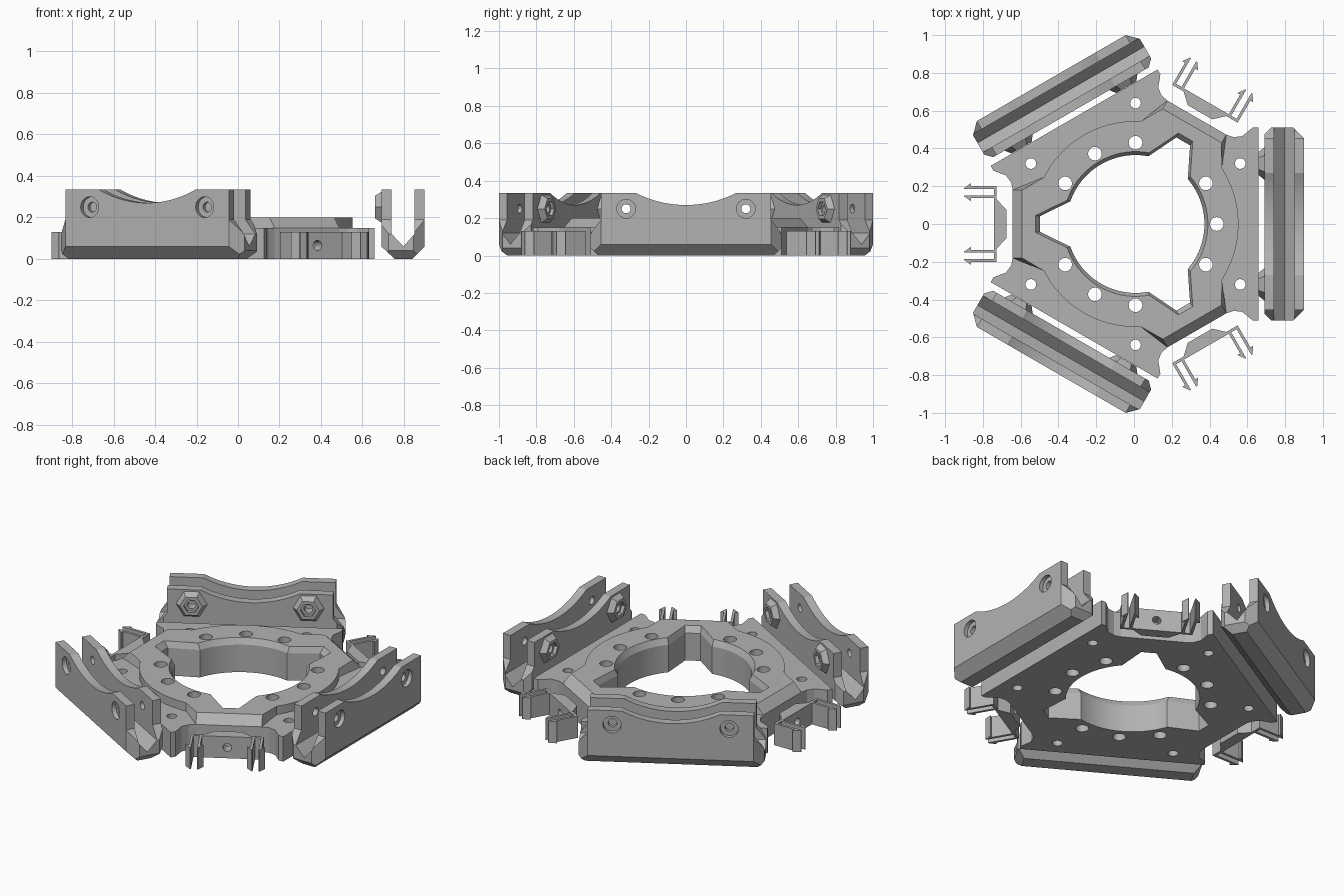
import bpy, bmesh
from math import pi, sin, cos, radians, sqrt
from mathutils import Matrix, Vector

CX = 0.008          # symmetry axis position
TOP, PLATE, RING = 0.335, 0.15, 0.2
THIRDS = (0, 120, 240)

if "Cube" in bpy.data.objects:
    bpy.data.objects.remove(bpy.data.objects["Cube"])

grey = bpy.data.materials.new("plain grey")
grey.use_nodes = True
grey.diffuse_color = (0.45, 0.45, 0.45, 1)
grey.node_tree.nodes["Principled BSDF"].inputs["Base Color"].default_value = grey.diffuse_color


def add_object(name, bm):
    bmesh.ops.recalc_face_normals(bm, faces=bm.faces)
    mesh = bpy.data.meshes.new(name)
    bm.to_mesh(mesh)
    bm.free()
    mesh.materials.append(grey)
    obj = bpy.data.objects.new(name, mesh)
    bpy.context.collection.objects.link(obj)
    return obj


def loft(bm, layers):
    """Join matching closed loops of 3D points into a capped solid."""
    loops = [[bm.verts.new(p) for p in layer] for layer in layers]
    n = len(loops[0])
    for a, b in zip(loops, loops[1:]):
        for i in range(n):
            j = (i + 1) % n
            bm.faces.new((a[i], a[j], b[j], b[i]))
    bm.faces.new(loops[0][::-1])
    bm.faces.new(loops[-1])


def flat(outline, z, scale=1):
    return [(x * scale, y * scale, z) for x, y in outline]


def solid(name, *layers):
    bm = bmesh.new()
    loft(bm, layers)
    return add_object(name, bm)


def along_y(profile, half):
    return [[(x, y, z) for x, z in profile] for y in (-half, half)]


def rod(bm, y, z, r1, r2, x1, x2, sides=32):
    """Round or many-sided bar along x."""
    ring = [(cos(2 * pi * i / sides), sin(2 * pi * i / sides)) for i in range(sides)]
    loft(bm, [[(x, y + r * c, z + r * s) for c, s in ring] for r, x in ((r1, x1), (r2, x2))])


def polar(r, deg):
    return (r * cos(radians(deg)), r * sin(radians(deg)))


def turn(points, deg):
    c, s = cos(radians(deg)), sin(radians(deg))
    return [(x * c - y * s, x * s + y * c) for x, y in points]


def three_fold(points):
    return [p for a in THIRDS for p in turn(points, a)]


def cut(obj, *cutters):
    """Subtract the cutters for good."""
    bpy.context.view_layer.objects.active = obj
    for c in cutters:
        mod = obj.modifiers.new("cut", 'BOOLEAN')
        mod.operation, mod.solver, mod.object = 'DIFFERENCE', 'EXACT', c
        bpy.ops.object.modifier_apply(modifier=mod.name)


def discard(*objs):
    for o in objs:
        bpy.data.objects.remove(o)


def place(obj, angles):
    """Centre the part and repeat it around the axis."""
    base = obj.name
    for i, a in enumerate(angles):
        o = obj if i == 0 else obj.copy()
        if i:
            bpy.context.collection.objects.link(o)
        o.name = base + "_" + str(i + 1)
        o.matrix_world = Matrix.Translation((CX, 0, 0)) @ Matrix.Rotation(radians(a), 4, 'Z')


# Frame plate with six flared arm tips
def clip_edge(r):
    return turn([(r, -0.18), (r, 0.18)], 60)


upper = [(0.65, 0.51), (0.62, 0.51), (0.565, 0.465), (0.52, 0.46)]
lower = [(x, -y) for x, y in upper[::-1]]
plate = solid("frame_plate", *[flat(three_fold(lower + upper + clip_edge(0.65)), z) for z in (0, PLATE)])


# Raised middle, sloped towards the clip edges
def ring_outline(r):
    arc = [polar(0.545, a) for a in range(-33, 34, 3)]
    return three_fold(arc + clip_edge(r))


ring = solid("raised_ring", flat(ring_outline(0.65), PLATE), flat(ring_outline(0.6), RING))

# Central opening with three tapered notches
notch = turn([(0.345, -0.12), (0.505, -0.042), (0.505, 0.042), (0.345, 0.12)], 60)
opening = three_fold([polar(0.365, a) for a in range(-39, 40, 3)] + notch)
hole = solid("opening_cutter", flat(opening, -0.1), flat(opening, 0.165),
             flat(opening, RING, 1.05), flat(opening, 0.3, 1.05))

# Bolt holes: nine around the opening, six in the arms
bm = bmesh.new()
spots = [(0.43, a + b, 0.036) for a in THIRDS for b in (-30, 0, 30)]
spots += [(0.64, a + b, 0.028) for a in THIRDS for b in (-30, 30)]
for r, a, size in spots:
    x, y = polar(r, a)
    bmesh.ops.create_cone(bm, cap_ends=True, segments=32, radius1=size, radius2=size,
                          depth=1, matrix=Matrix.Translation((x, y, 0)))
bolts = add_object("bolt_cutter", bm)
for part in (plate, ring):
    cut(part, hole, bolts)
    part.location.x = CX
discard(hole, bolts)

# Rail base: V-bottomed channel with faceted ends
IN, OUT, MID, WALL = 0.683, 0.892, 0.79, 0.05
STEP = 0.19
channel = [(IN, STEP), (IN, 0.06), (IN + 0.065, 0), (OUT - 0.06, 0), (OUT, 0.06), (OUT, STEP),
           (OUT - WALL, STEP), (OUT - WALL, 0.12), (MID, 0.06), (IN + WALL, 0.12), (IN + WALL, STEP)]
bm = bmesh.new()
loft(bm, along_y(channel, 0.51))
for s in (-1, 1):
    for point, normal in (((OUT, 0.455, 0), (1, 1, 0)), ((IN, 0.475, 0), (-1, 1, 0)),
                          ((0, 0.455, STEP), (0, 1, 0.8)), ((0, 0.47, 0), (0, 1, -1))):
        bmesh.ops.bisect_plane(bm, geom=bm.verts[:] + bm.edges[:] + bm.faces[:], dist=1e-5,
                               plane_co=Vector((point[0], s * point[1], point[2])),
                               plane_no=Vector((normal[0], s * normal[1], normal[2])), clear_outer=True)
        bmesh.ops.holes_fill(bm, edges=bm.edges[:], sides=0)
place(add_object("rail_base", bm), THIRDS)

# Rail walls with a shallow dip along the top
bm = bmesh.new()
for x in (IN, OUT - WALL):
    loft(bm, along_y([(x, STEP), (x + WALL, STEP), (x + WALL, TOP), (x, TOP)], 0.455))
walls = add_object("rail_walls", bm)
# Hexagonal nut bosses on the inner walls
bm = bmesh.new()
for y in (-0.32, 0.32):
    rod(bm, y, 0.25, 0.062, 0.088, 0.652, IN + 0.003, 6)
bosses = add_object("nut_bosses", bm)

# Cutters for the dip, the screw holes and the nut pockets
bm = bmesh.new()
DIP = 0.593
rod(bm, 0, 0.27 + DIP, DIP, DIP, 0.4, 1.2, 160)
dip = add_object("dip_cutter", bm)
holes = []
for size, x1, x2, sides in ((0.024, 0.5, 1.1, 32), (0.05, OUT - 0.025, 1, 32), (0.042, 0.6, 0.672, 6)):
    bm = bmesh.new()
    for y in (-0.32, 0.32):
        rod(bm, y, 0.25, size, size, x1, x2, sides)
    holes.append(add_object("screw_cutter", bm))
cut(walls, dip, *holes[:2])
cut(bosses, dip, holes[0], holes[2])
discard(dip, *holes)
place(walls, THIRDS)
place(bosses, THIRDS)

# Cable clips: wedge-backed bar with two pairs of barbed prongs
half = [(0.683, 0.075), (0.735, 0.13), (0.735, 0.2), (0.87, 0.2), (0.87, 0.217), (0.908, 0.19),
        (0.908, 0.185), (0.75, 0.185), (0.75, 0.152), (0.908, 0.152), (0.908, 0.147),
        (0.87, 0.12), (0.87, 0.137), (0.75, 0.137)]
outline = half + [(x, -y) for x, y in half[::-1]]
clip = solid("cable_clip", *[flat(outline, z) for z in (0, 0.13)])
bm = bmesh.new()
rod(bm, 0, 0.065, 0.024, 0.024, 0.6, 1)
drill = add_object("clip_cutter", bm)
cut(clip, drill)
discard(drill)
place(clip, (60, 180, 300))
